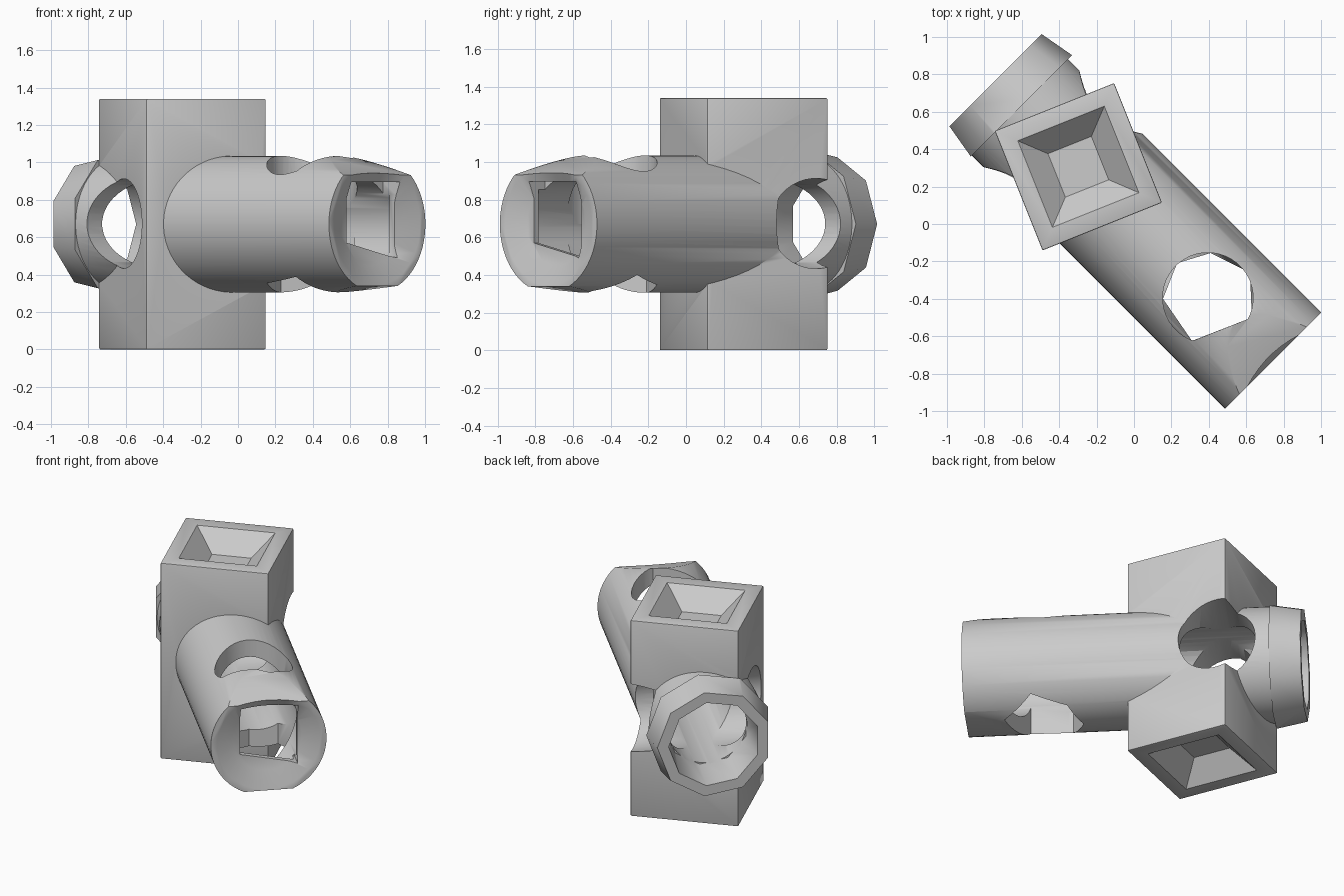
import bpy, bmesh, math
from mathutils import Matrix, Vector

if "Cube" in bpy.data.objects:
    bpy.data.objects.remove(bpy.data.objects["Cube"])

R = math.sqrt(0.5)
ORIGIN = Vector((0.005, 0.008, 0.67))
ALONG, ACROSS, UP = Vector((-R, R, 0)), Vector((R, R, 0)), Vector((0, 0, 1))


def frame(x, y, z, o):
    return Matrix.Translation(o) @ Matrix((x, y, z)).transposed().to_4x4()


TUBE = frame(-ACROSS, UP, ALONG, ORIGIN)      # local z runs along the tube
CROSS = frame(ALONG, UP, ACROSS, ORIGIN)      # local z runs sideways through it
BOX = Matrix.Translation((-0.2975, 0.306, 0)) @ Matrix.Rotation(math.radians(21.8), 4, 'Z')


def ngon(r, n, cx=0, cy=0):
    return [(cx + r * math.cos(2 * math.pi * (i + .5) / n),
             cy + r * math.sin(2 * math.pi * (i + .5) / n)) for i in range(n)]


def prism(name, pts, a, b, mat=Matrix(), taper=1.0, cuts=(), bevel=0):
    """Extrude a convex outline from a to b; optionally slice and bevel it."""
    bm = bmesh.new()
    lo = [bm.verts.new((x, y, a)) for x, y in pts]
    hi = [bm.verts.new((x * taper, y * taper, b)) for x, y in pts]
    n = len(pts)
    bm.faces.new(lo[::-1])
    bm.faces.new(hi)
    for i in range(n):
        j = (i + 1) % n
        bm.faces.new((lo[i], lo[j], hi[j], hi[i]))
    for co, no in cuts:
        res = bmesh.ops.bisect_plane(bm, geom=bm.verts[:] + bm.edges[:] + bm.faces[:],
                                     plane_co=co, plane_no=no, clear_outer=True)
        edges = [e for e in res['geom_cut'] if isinstance(e, bmesh.types.BMEdge)]
        bmesh.ops.holes_fill(bm, edges=[e for e in edges if e.is_boundary], sides=0)
    if bevel:
        bmesh.ops.bevel(bm, geom=bm.edges[:], offset=bevel, segments=2,
                        profile=0.5, affect='EDGES')
    bmesh.ops.recalc_face_normals(bm, faces=bm.faces[:])
    bm.transform(mat)
    me = bpy.data.meshes.new(name)
    bm.to_mesh(me)
    bm.free()
    ob = bpy.data.objects.new(name, me)
    bpy.context.collection.objects.link(ob)
    return ob


def combine(target, other, op):
    m = target.modifiers.new(other.name, 'BOOLEAN')
    m.operation, m.solver, m.object = op, 'EXACT', other
    bpy.ops.object.select_all(action='DESELECT')
    target.select_set(True)
    bpy.context.view_layer.objects.active = target
    bpy.ops.object.modifier_apply(modifier=m.name)
    bpy.data.objects.remove(other)


def square(h):
    return [(-h, -h), (h, -h), (h, h), (-h, h)]


# upright square post
body = prism("pierced_post_and_tube", square(0.344), 0, 1.34, BOX, bevel=0.007)

# round tube, flattened above and below at its front end
flats = [((0, .35, -.8), (0, .25, -.09)), ((0, -.36, -.8), (0, -.25, -.03))]
combine(body, prism("tube", ngon(0.365, 64), -1.045, 0.9, TUBE, cuts=flats), 'UNION')
# faceted rear collar
combine(body, prism("collar", ngon(0.395, 9), 0.87, 1.065, TUBE, taper=0.91), 'UNION')

# round bore through the tube, nine-sided at the rear
combine(body, prism("bore", ngon(0.25, 48), -0.95, 0.82, TUBE), 'DIFFERENCE')
combine(body, prism("rear_mouth", ngon(0.262, 9), 0.8, 1.2, TUBE, taper=1.15), 'DIFFERENCE')
# four-sided front mouth inside a shallow dish
mouth = [(-.19, -.18), (.17, -.1), (.17, .225), (-.19, .225)]
combine(body, prism("front_mouth", mouth, -1.2, -0.9, TUBE), 'DIFFERENCE')
combine(body, prism("front_dish", ngon(0.335, 32), -1.05, -0.985, TUBE, taper=0.66), 'DIFFERENCE')

# sideways hole through post and tube
combine(body, prism("side_hole", ngon(0.24, 40, 0.545, 0.003), -0.8, 0.8, CROSS), 'DIFFERENCE')

# vertical hole, round on top with a straight front edge, faceted beneath
chord = [((.47, -.563, 1), (.13, -.33, 0))]
combine(body, prism("top_hole", ngon(0.242, 40, 0.395, -0.395), 0.67, 1.3, cuts=chord), 'DIFFERENCE')
facets = [(.155, -.4), (.31, -.625), (.63, -.5), (.62, -.26), (.41, -.155), (.23, -.21)]
combine(body, prism("bottom_hole", facets, 0.1, 0.68), 'DIFFERENCE')

# sunken dishes in the post's top and bottom
for name, a, b in (("top_dish", 1.341, 1.21), ("bottom_dish", -0.001, 0.13)):
    combine(body, prism(name, square(0.25), a, b, BOX, taper=0.5), 'DIFFERENCE')

bpy.ops.object.select_all(action='DESELECT')
body.select_set(True)
bpy.context.view_layer.objects.active = body
bpy.ops.object.shade_smooth_by_angle(angle=math.radians(40))
